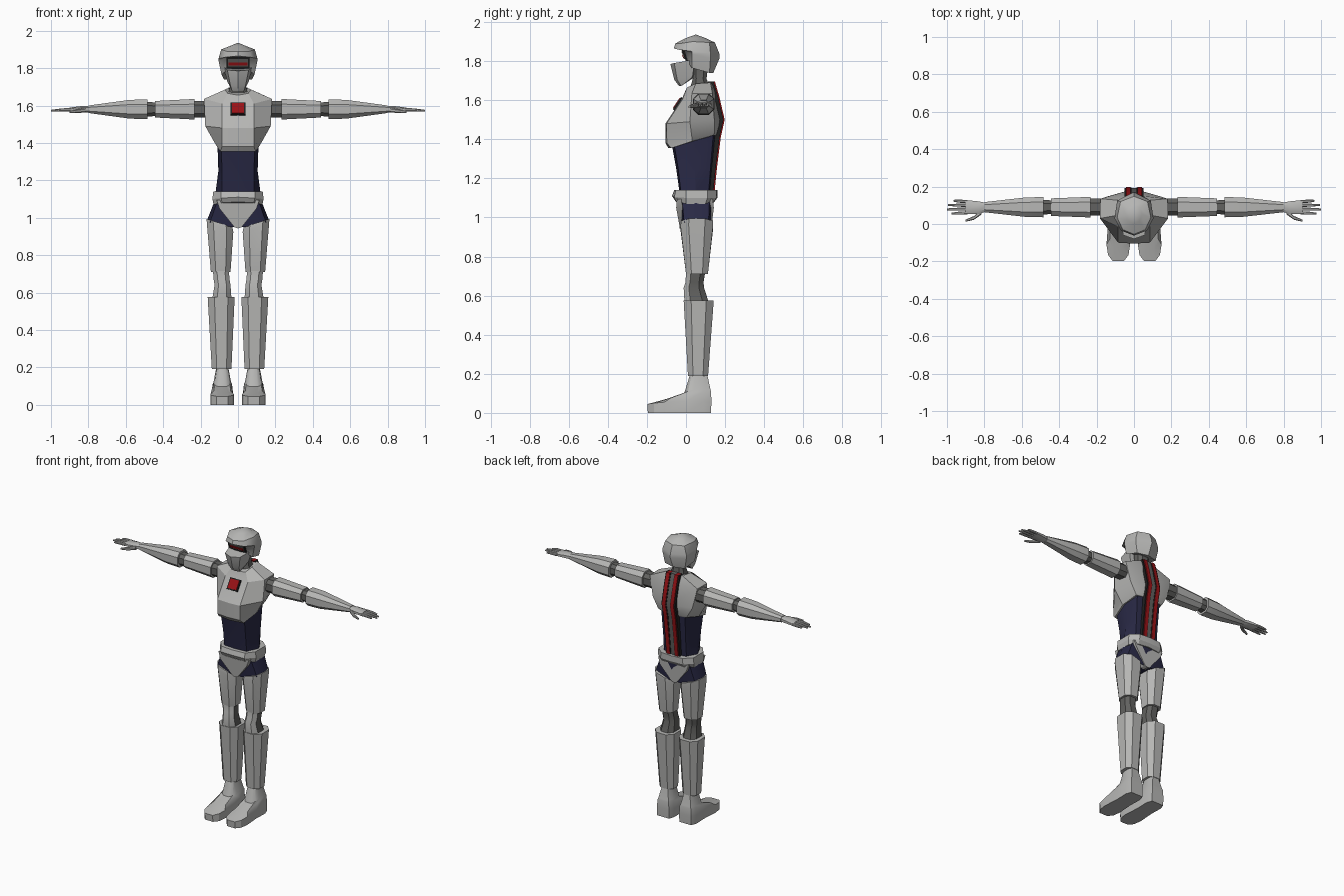
import bpy, bmesh, math
from mathutils import Vector


def material(name, r, g, b):
    m = bpy.data.materials.new(name)
    m.diffuse_color = (r, g, b, 1)
    return m


GREY = material("light grey", 0.47, 0.47, 0.46)
JOINT = material("dark grey", 0.12, 0.12, 0.115)
NAVY = material("navy", 0.022, 0.022, 0.06)
RED = material("red", 0.32, 0.006, 0.008)
BLACK = material("black", 0.015, 0.015, 0.015)


def loft(name, rings, mat, mirror=False, smooth=30):
    """Skin a list of equal rings and cap both ends."""
    bm = bmesh.new()
    rows = [[bm.verts.new(p) for p in r] for r in rings]
    n = len(rows[0])
    for a, b in zip(rows, rows[1:]):
        for i in range(n):
            j = (i + 1) % n
            bm.faces.new((a[i], a[j], b[j], b[i]))
    bm.faces.new(rows[0])
    bm.faces.new(rows[-1])
    bmesh.ops.remove_doubles(bm, verts=bm.verts, dist=0.0005)
    bmesh.ops.recalc_face_normals(bm, faces=bm.faces)
    me = bpy.data.meshes.new(name)
    bm.to_mesh(me)
    bm.free()
    me.materials.append(mat)
    ob = bpy.data.objects.new(name, me)
    bpy.context.collection.objects.link(ob)
    if mirror:
        ob.modifiers.new("mirror", "MIRROR")
    bpy.ops.object.select_all(action="DESELECT")
    ob.select_set(True)
    bpy.context.view_layer.objects.active = ob
    bpy.ops.object.shade_smooth_by_angle(angle=math.radians(smooth))
    return ob


def sym(half, cx=0):
    """Complete a half ring (front to back) by mirroring it across x = cx."""
    left = [(cx - x, y, z) for x, y, z in reversed(half) if x > 0]
    return [(cx + x, y, z) for x, y, z in half] + left


def octagon(c, u, v, k=0.5):
    """Chamfered rectangle around c with half-size vectors u and v."""
    c, u, v = Vector(c), Vector(u), Vector(v)
    st = [(1, -k), (1, k), (k, 1), (-k, 1), (-1, k), (-1, -k), (-k, -1), (k, -1)]
    return [c + u * s + v * t for s, t in st]


def leg_ring(x0, x1, y0, y1, z, tilt=0):
    return octagon(((x0 + x1) / 2, (y0 + y1) / 2, z), ((x1 - x0) / 2, 0, tilt),
                   (0, (y1 - y0) / 2, 0))


def arm_ring(x, hy, hz, y=0.09, z=1.58):
    return octagon((x, y, z), (0, hy, 0), (0, 0, hz))


def plate(name, size, loc, mat, tilt=0):
    bpy.ops.mesh.primitive_cube_add(size=1, location=loc, rotation=(tilt, 0, 0))
    ob = bpy.context.object
    ob.name = name
    ob.scale = size
    ob.data.materials.append(mat)


# Chest armour
loft("chest", [sym(r) for r in (
    [(0, -.09, 1.355), (.095, -.075, 1.355), (.118, .03, 1.39), (.10, .14, 1.42), (0, .165, 1.42)],
    [(0, -.105, 1.38), (.085, -.098, 1.38), (.13, .03, 1.41), (.11, .145, 1.43), (0, .17, 1.43)],
    [(0, -.105, 1.48), (.085, -.10, 1.48), (.175, .02, 1.49), (.15, .145, 1.5), (0, .188, 1.5)],
    [(0, -.02, 1.61), (.085, -.015, 1.61), (.182, .03, 1.635), (.18, .135, 1.635), (0, .155, 1.64)],
    [(0, .0, 1.655), (.055, .005, 1.665), (.07, .05, 1.685), (.06, .125, 1.69), (0, .14, 1.69)])],
    GREY, smooth=25)

# Chest badge
plate("badge_frame", (.08, .009, .076), (0, -.043, 1.582), BLACK, -.58)
plate("badge", (.066, .009, .062), (0, -.046, 1.584), RED, -.58)

# Waist
loft("waist", [sym(r) for r in (
    [(0, -.032, 1.12), (.085, -.025, 1.12), (.122, .05, 1.12), (.085, .115, 1.12), (0, .13, 1.12)],
    [(0, -.05, 1.25), (.085, -.04, 1.25), (.105, .045, 1.25), (.085, .125, 1.25), (0, .14, 1.25)],
    [(0, -.072, 1.37), (.09, -.06, 1.37), (.11, .04, 1.40), (.09, .14, 1.43), (0, .16, 1.43)])],
    NAVY)

# Spine: grey centre strip, red rails and dark edging that follow the back
SPINE = [(.140, 1.13), (.152, 1.25), (.172, 1.41), (.192, 1.5), (.164, 1.62), (.142, 1.695)]


def spine_strip(name, x0, x1, lift, mat, mirror):
    loft(name, [[(x0, y - .03, z), (x1, y - .03, z), (x1, y + lift, z), (x0, y + lift, z)]
                for y, z in SPINE], mat, mirror)


spine_strip("spine_centre", -.017, .017, .0, JOINT, False)
spine_strip("spine_rail", .019, .043, .006, RED, True)
spine_strip("spine_edge", .043, .052, .0, BLACK, True)
spine_strip("spine_groove", .014, .02, .003, BLACK, True)

# Hips, belt and the pointed plates on both sides of the pelvis
loft("hips", [sym(r) for r in (
    [(0, -.01, .95), (.035, -.02, .95), (.150, -.01, .975), (.166, .05, .985),
     (.150, .115, .975), (.035, .125, .95), (0, .12, .95)],
    [(0, -.035, 1.09), (.07, -.035, 1.09), (.11, -.02, 1.09), (.125, .05, 1.09),
     (.11, .12, 1.09), (.07, .135, 1.09), (0, .14, 1.09)])], NAVY)
loft("belt", [sym(r) for r in (
    [(0, -.055, 1.085), (.085, -.05, 1.08), (.13, .0, 1.07), (.13, .10, 1.07), (.08, .14, 1.075), (0, .145, 1.08)],
    [(0, -.072, 1.11), (.09, -.06, 1.105), (.137, .0, 1.10), (.137, .11, 1.10), (.085, .155, 1.10), (0, .16, 1.10)],
    [(0, -.06, 1.14), (.09, -.052, 1.14), (.132, .0, 1.14), (.132, .11, 1.14), (.08, .155, 1.14), (0, .162, 1.14)])],
    GREY, smooth=20)
for name, y_top, y_tip, y_in in (("front_pelvis_plate", -.058, -.032, .0),
                                 ("back_pelvis_plate", .148, .13, .09)):
    outline = [(.115, 1.095, 0), (.10, 1.05, .3), (.02, .95, 1), (0, .943, 1)]
    half = [(x, y_top + (y_tip - y_top) * t, z) for x, z, t in outline]
    half[0] = (.115, y_top * .8 + y_in * .2, 1.095)
    outer = [(0, y_top, 1.10)] + half
    loft(name, [sym(outer), sym([(x, y_in, z) for x, y, z in outer])], GREY)

# Neck
loft("neck", [leg_ring(-.055, .055, .02, .125, 1.66), leg_ring(-.04, .04, .035, .105, 1.71),
              leg_ring(-.045, .045, .03, .115, 1.79)], JOINT)

# Helmet with a recessed face opening under the brow, closed to a point on top
crown = [(x, .05, 1.936) for x in (0, .0001, .0001, .0001, 0)]
loft("helmet", [sym(r) for r in (
    [(0, .01, 1.79), (.06, .012, 1.79), (.088, .03, 1.765), (.075, .12, 1.74), (0, .14, 1.74)],
    [(0, -.015, 1.855), (.065, -.01, 1.855), (.103, .03, 1.835), (.09, .125, 1.815), (0, .172, 1.815)],
    [(0, -.062, 1.865), (.07, -.035, 1.858), (.104, .03, 1.85), (.09, .125, 1.84), (0, .170, 1.84)],
    [(0, -.055, 1.89), (.06, -.03, 1.89), (.09, .035, 1.90), (.072, .12, 1.895), (0, .148, 1.895)],
    [(0, .0, 1.918), (.03, .015, 1.917), (.043, .05, 1.918), (.033, .085, 1.918), (0, .10, 1.918)],
    crown)], GREY, smooth=40)

# Visor: black surround, grey band and red stripe
plate("visor_surround", (.125, .008, .07), (0, -.006, 1.825), BLACK, .36)
plate("visor_band", (.105, .008, .042), (0, -.012, 1.83), JOINT, .36)
plate("visor_stripe", (.10, .008, .016), (0, -.0135, 1.823), RED, .36)

# Face guard
loft("face_guard", [sym(r) for r in (
    [(0, -.035, 1.672), (.03, -.025, 1.672), (.05, .03, 1.715), (0, .04, 1.715)],
    [(0, -.06, 1.705), (.04, -.045, 1.705), (.058, .035, 1.73), (0, .045, 1.73)],
    [(0, -.08, 1.785), (.057, -.06, 1.79), (.078, .045, 1.808), (0, .05, 1.80)])], GREY)

# Arms
loft("shoulder_joint", [arm_ring(.15, .045, .045), arm_ring(.24, .045, .045)], JOINT, True)
loft("upper_arm", [arm_ring(.232, .055, .055), arm_ring(.445, .047, .044)], GREY, True)
loft("elbow_joint", [arm_ring(.44, .036, .036), arm_ring(.49, .04, .04)], JOINT, True)
loft("forearm", [arm_ring(.485, .054, .053), arm_ring(.58, .052, .05), arm_ring(.80, .027, .020)], GREY, True)

# Hands
loft("palm", [arm_ring(.78, .02, .015), arm_ring(.83, .034, .018, .087),
              arm_ring(.90, .038, .011, .09, 1.578)], GREY, True)
for i, tip in enumerate((.975, 1.0, .995, .965)):
    y = .06 + .02 * i
    y_tip = .09 + (y - .09) * 1.15
    loft(f"finger_{i + 1}", [arm_ring(.89, .009, .009, y, 1.578),
                             arm_ring(.94, .008, .008, (y + y_tip) / 2, 1.577),
                             arm_ring(tip, .005, .004, y_tip, 1.573)], GREY, True)
loft("thumb", [arm_ring(.815, .014, .012, .065, 1.575), arm_ring(.855, .010, .010, .033, 1.57),
               arm_ring(.90, .006, .006, .018, 1.565)], GREY, True)

# Legs
loft("thigh", [leg_ring(.04, .145, .0, .112, .71), leg_ring(.025, .166, -.028, .138, .945, .02),
               leg_ring(.03, .168, -.025, .138, .972, .022)], GREY, True)
knee = loft("knee", [leg_ring(.035, .137, -.008, .115, .57), leg_ring(.04, .125, -.012, .092, .64),
                     leg_ring(.045, .13, -.002, .09, .67), leg_ring(.05, .135, .0, .10, .73)], GREY, True)
knee.data.materials.append(JOINT)
for f in knee.data.polygons:
    f.material_index = int(f.center.y > .035)  # dark behind the knee pad
loft("shin", [leg_ring(.035, .14, .01, .113, .19), leg_ring(.018, .162, -.012, .142, .575)], GREY, True)

# Feet: sole, rim, instep and ankle
loft("foot", [sym(r, .084) for r in (
    [(.03, -.195, 0), (.055, -.165, 0), (.063, -.11, 0), (.055, .0, 0), (.058, .09, 0), (.045, .128, 0)],
    [(.03, -.198, .045), (.055, -.165, .05), (.063, -.11, .055), (.055, .0, .06), (.058, .09, .06), (.045, .13, .06)],
    [(.02, -.13, .063), (.035, -.12, .064), (.045, -.08, .075), (.052, .02, .10), (.052, .09, .11), (.042, .128, .11)],
    [(.02, -.01, .098), (.032, .0, .10), (.04, .01, .11), (.047, .04, .12), (.047, .09, .12), (.038, .125, .12)],
    [(.015, .022, .20), (.022, .024, .20), (.028, .03, .20), (.032, .05, .20), (.032, .085, .20), (.022, .108, .20)])],
    GREY, True)
